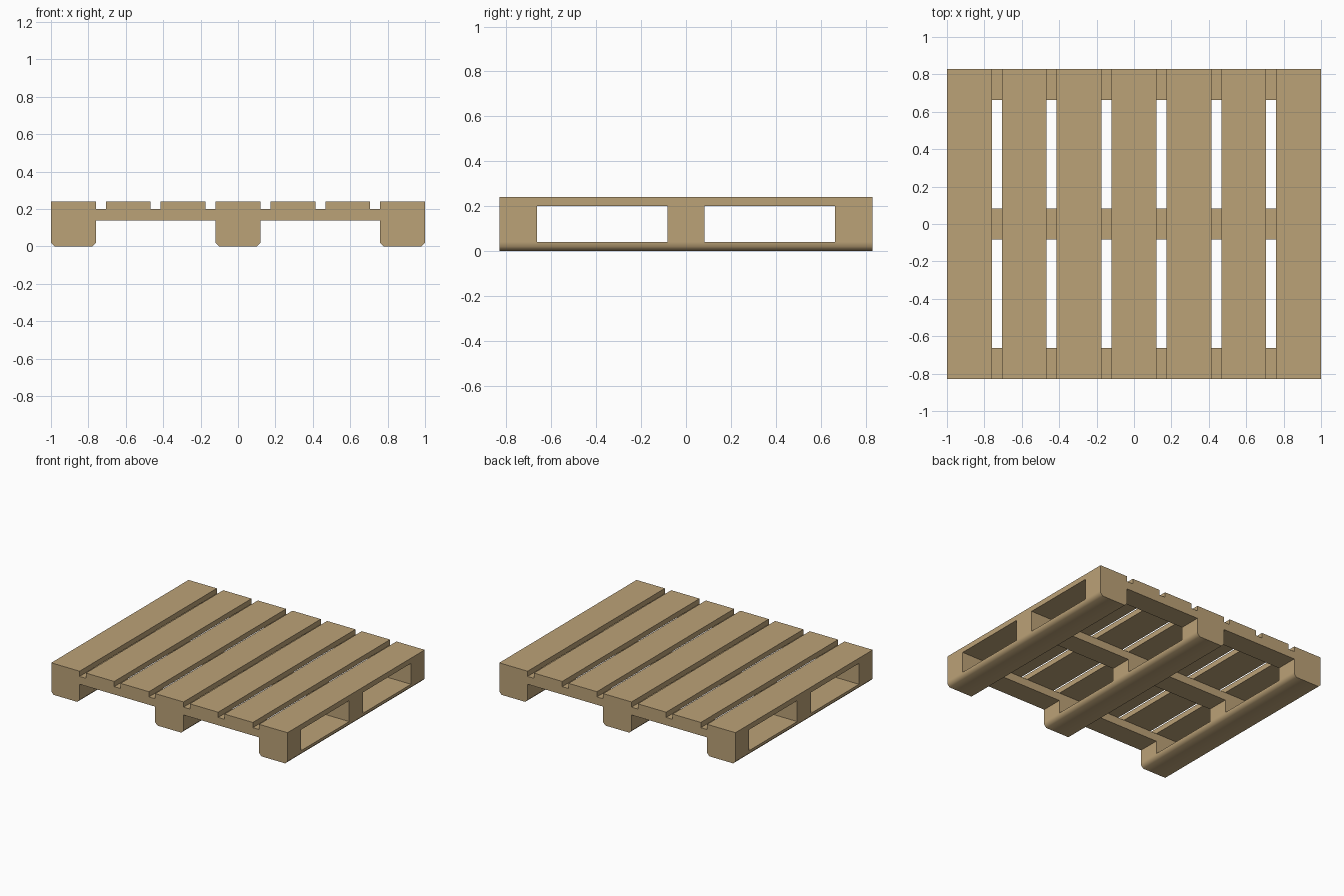
import bpy
import bmesh
import math

if "Cube" in bpy.data.objects:
    bpy.data.objects.remove(bpy.data.objects["Cube"], do_unlink=True)

wood = bpy.data.materials.new("tan wood")
wood.use_nodes = True
wood.diffuse_color = (0.50, 0.36, 0.185, 1)
wood.node_tree.nodes["Principled BSDF"].inputs["Base Color"].default_value = wood.diffuse_color

HALF_X, HALF_Y = 1.0, 0.83
BOARD_W = 0.24      # width of deck boards, blocks and skids
BEAM_W = 0.166      # depth of cross boards and blocks
SKID_TOP, BLOCK_TOP, BEAM_TOP, DECK_TOP = 0.04, 0.14, 0.20, 0.24


def box(name, x, y, z0, z1, sx, sy, chamfer=0):
    """Axis-aligned board; chamfer cuts the two long bottom edges."""
    bm = bmesh.new()
    bmesh.ops.create_cube(bm, size=1)
    for v in bm.verts:
        v.co.x *= sx
        v.co.y *= sy
        v.co.z *= z1 - z0
    if chamfer:
        edges = [e for e in bm.edges
                 if all(v.co.z < 0 for v in e.verts)
                 and abs(e.verts[0].co.y - e.verts[1].co.y) > sy / 2]
        bmesh.ops.bevel(bm, geom=edges, offset=chamfer, segments=1, affect='EDGES')
    mesh = bpy.data.meshes.new(name)
    bm.to_mesh(mesh)
    bm.free()
    mesh.materials.append(wood)
    obj = bpy.data.objects.new(name, mesh)
    obj.location = (x, y, (z0 + z1) / 2)
    bpy.context.collection.objects.link(obj)
    return obj


# Seven evenly spaced deck boards
edge_x = HALF_X - BOARD_W / 2
for i in range(7):
    box(f"deck_board_{i + 1}", -edge_x + i * edge_x / 3, 0,
        BEAM_TOP, DECK_TOP, BOARD_W, 2 * HALF_Y)

# Three cross boards under the deck
rows = {"front": -(HALF_Y - BEAM_W / 2), "middle": 0, "back": HALF_Y - BEAM_W / 2}
columns = {"right": -edge_x, "centre": 0, "left": edge_x}
for row, y in rows.items():
    box(f"cross_board_{row}", 0, y, BLOCK_TOP, BEAM_TOP, 2 * HALF_X, BEAM_W)

# Spacer blocks standing on chamfered skids
for column, x in columns.items():
    for row, y in rows.items():
        box(f"block_{row}_{column}", x, y, SKID_TOP, BLOCK_TOP, BOARD_W, BEAM_W)
    skid = box(f"skid_{column}", x, 0, 0, SKID_TOP, BOARD_W, 2 * HALF_Y, chamfer=0.02)
    bpy.ops.object.select_all(action='DESELECT')
    skid.select_set(True)
    bpy.context.view_layer.objects.active = skid
    bpy.ops.object.shade_smooth_by_angle(angle=math.radians(60))
